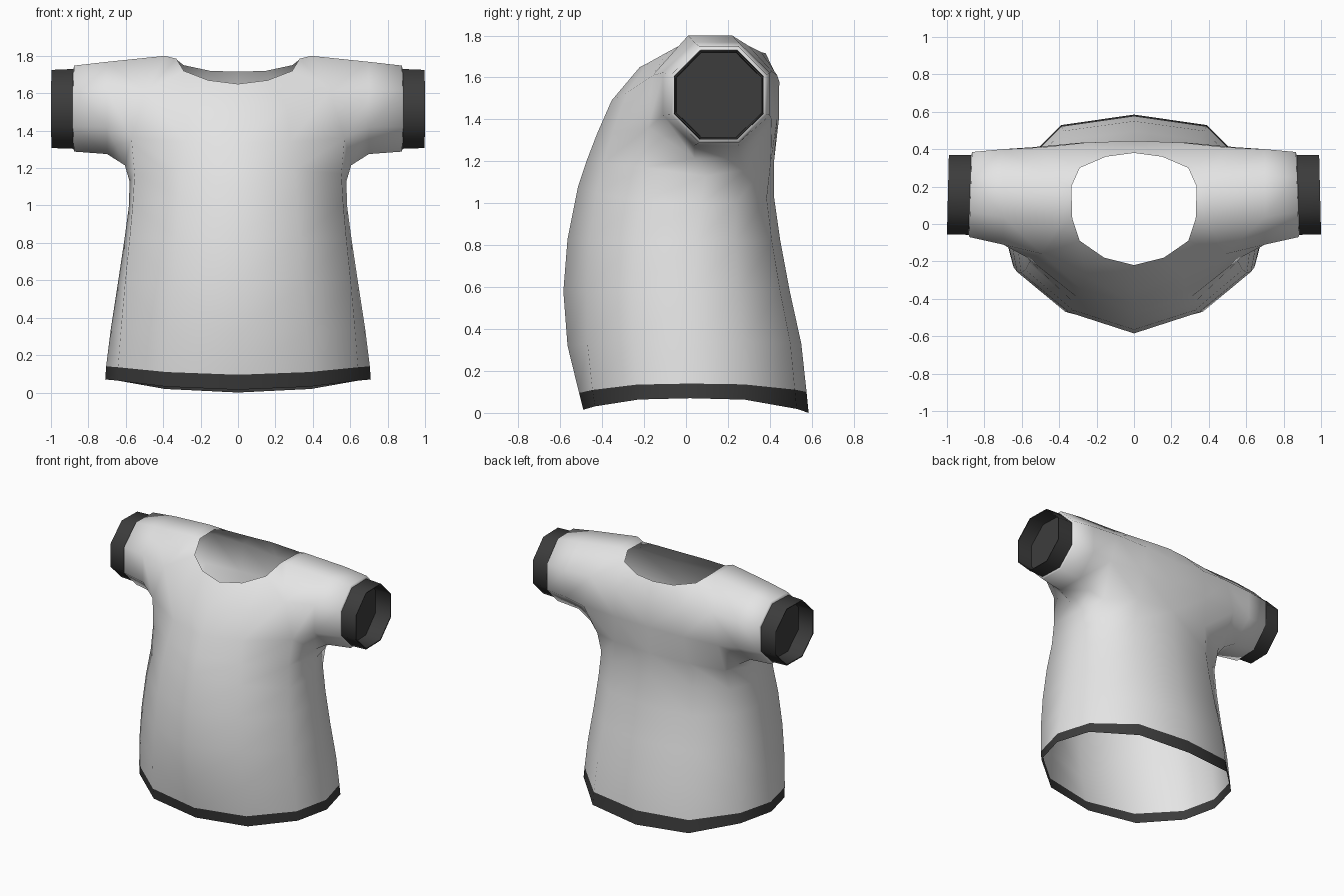
import bpy, bmesh, math

if "Cube" in bpy.data.objects:
    bpy.data.objects.remove(bpy.data.objects["Cube"])

def material(name, v):
    m = bpy.data.materials.new(name)
    m.diffuse_color = (v, v, v, 1)
    m.use_nodes = True
    m.node_tree.nodes["Principled BSDF"].inputs["Base Color"].default_value = m.diffuse_color
    return m

CLOTH = material("light cloth", 0.78)
TRIM = material("dark trim", 0.045)

class Part:
    """Right half of a part, mirrored to the left."""
    def __init__(self, name, mat, angle):
        self.name, self.mat, self.angle = name, mat, angle
        self.bm = bmesh.new()

    def loop(self, pts):
        return [self.bm.verts.new(p) for p in pts]

    def bridge(self, a, b, closed=False):
        n = len(a)
        for i in range(n if closed else n - 1):
            j = (i + 1) % n
            self.bm.faces.new((a[i], a[j], b[j], b[i]))

    def finish(self):
        bmesh.ops.recalc_face_normals(self.bm, faces=self.bm.faces)
        me = bpy.data.meshes.new(self.name)
        self.bm.to_mesh(me)
        self.bm.free()
        ob = bpy.data.objects.new(self.name, me)
        bpy.context.collection.objects.link(ob)
        me.materials.append(self.mat)
        ob.modifiers.new("mirror", 'MIRROR').use_clip = True
        bpy.ops.object.select_all(action='DESELECT')
        ob.select_set(True)
        bpy.context.view_layer.objects.active = ob
        bpy.ops.object.modifier_apply(modifier="mirror")
        bpy.ops.object.shade_smooth_by_angle(angle=math.radians(self.angle))

def half_ring(zs, zf, zb, X, yf, ys, yb, f1, f2x, b2):
    """Half torso ring from front centre, round the side, to back centre."""
    shape = [(0, 1), (.54, f1), (f2x, .48), (1, 0), (.9, -b2), (.55, -.9), (0, -1)]
    pts = []
    for fx, fy in shape:
        w = abs(fy) ** 3
        y, z = (yf, zf) if fy >= 0 else (yb, zb)
        pts.append((fx * X, ys + (y - ys) * abs(fy), zs + (z - zs) * w))
    return pts

def octagon(x_front, x_back, y0, y1, z0, z1):
    """Sleeve ring with flat sides, starting bottom front and going up the front."""
    pts = []
    for k in range(8):
        t = math.radians(22.5 + 45 * k)
        u, w = -math.sin(t) / .924, -math.cos(t) / .924
        pts.append((x_front + (x_back - x_front) * (u + 1) / 2,
                    (y0 + y1) / 2 + u * (y1 - y0) / 2,
                    (z0 + z1) / 2 + w * (z1 - z0) / 2))
    return pts

# side z, front z, back z, half width, front y, side y, back y,
# front fullness, front corner width, back corner depth
LEVELS = [
    (.07, .015, .0, .71, -.49, .02, .585, .89, .91, .46),
    (.14, .095, .10, .705, -.51, .02, .575, .88, .91, .46),
    (.34, .32, .33, .68, -.565, .03, .55, .84, .92, .46),
    (.58, .58, .58, .643, -.585, .04, .495, .82, .94, .46),
    (.82, .83, .82, .607, -.565, .05, .45, .83, .955, .47),
    (1.0, 1.08, 1.03, .583, -.515, .07, .42, .85, .965, .48),
]

# Shirt body: torso rings
body = Part("shirt_body", CLOTH, 75)
rings = [body.loop(half_ring(*lv)) for lv in LEVELS[1:]]
for a, b in zip(rings, rings[1:]):
    body.bridge(a, b)
# armpit ring
top = body.loop([(0, -.475, 1.2), (.30, -.395, 1.19), (.553, -.2, 1.17),
                 (.58, .09, 1.13), (.52, .29, 1.16), (.30, .405, 1.2), (0, .42, 1.2)])
body.bridge(rings[-1], top)
f0, f1, f2, s, b2, b1, b0 = top

# Armhole, sleeve and neckline loops
arm = body.loop([(.605, .04, 1.215), (.57, -.18, 1.36), (.49, -.16, 1.61), (.39, .01, 1.8),
                 (.39, .22, 1.8), (.49, .41, 1.63), (.55, .41, 1.40), (.605, .25, 1.215)])
sleeve = [arm,
          body.loop(octagon(.70, .70, -.11, .40, 1.275, 1.768)),
          body.loop(octagon(.88, .865, -.07, .385, 1.288, 1.748)),
          body.loop(octagon(.885, .87, -.055, .37, 1.305, 1.73))]
for a, b in zip(sleeve, sleeve[1:]):
    body.bridge(a, b, True)
neck = body.loop([(0, -.22, 1.65), (.16, -.18, 1.67), (.29, -.09, 1.72), (.33, .03, 1.785),
                  (.335, .2, 1.785), (.29, .3, 1.75), (.15, .36, 1.72), (0, .38, 1.715)])

# Chest, back and shoulder panels
chest = [body.loop([(0, -.425, 1.33), (.28, -.35, 1.34)]),
         body.loop([(0, -.355, 1.49), (.26, -.28, 1.53)])]
back = [body.loop([(0, .443, 1.4), (.28, .435, 1.4)]),
        body.loop([(0, .445, 1.58), (.26, .435, 1.61)])]
body.bridge([f0, f1, f2], chest[0] + [arm[1]])
body.bridge(chest[0] + [arm[1]], chest[1] + [arm[2]])
body.bridge(chest[1] + [arm[2]], neck[:3])
body.bridge([b0, b1, b2], back[0] + [arm[6]])
body.bridge(back[0] + [arm[6]], back[1] + [arm[5]])
body.bridge(back[1] + [arm[5]], [neck[7], neck[6], neck[5]])
body.bridge(arm[2:6], neck[2:6])
# underarm
body.bm.faces.new((s, arm[7], arm[0]))
body.bm.faces.new((f2, s, arm[0], arm[1]))
body.bm.faces.new((s, b2, arm[6], arm[7]))
body.finish()

# Hem band
hem = Part("hem_band", TRIM, 75)
hem.bridge(hem.loop(half_ring(*LEVELS[0])), hem.loop(half_ring(*LEVELS[1])))
hem.finish()

# Cuffs: open tube closed by a recessed disc
cuff = Part("sleeve_cuffs", TRIM, 60)
loops = [cuff.loop(octagon(.88, .865, -.058, .37, 1.303, 1.73)),
         cuff.loop(octagon(1.0, .99, -.055, .368, 1.307, 1.725)),
         cuff.loop(octagon(.999, .989, -.049, .362, 1.313, 1.719)),
         cuff.loop(octagon(.885, .87, -.046, .359, 1.316, 1.716))]
for a, b in zip(loops, loops[1:]):
    cuff.bridge(a, b, True)
cuff.bm.faces.new(loops[-1])
cuff.finish()
